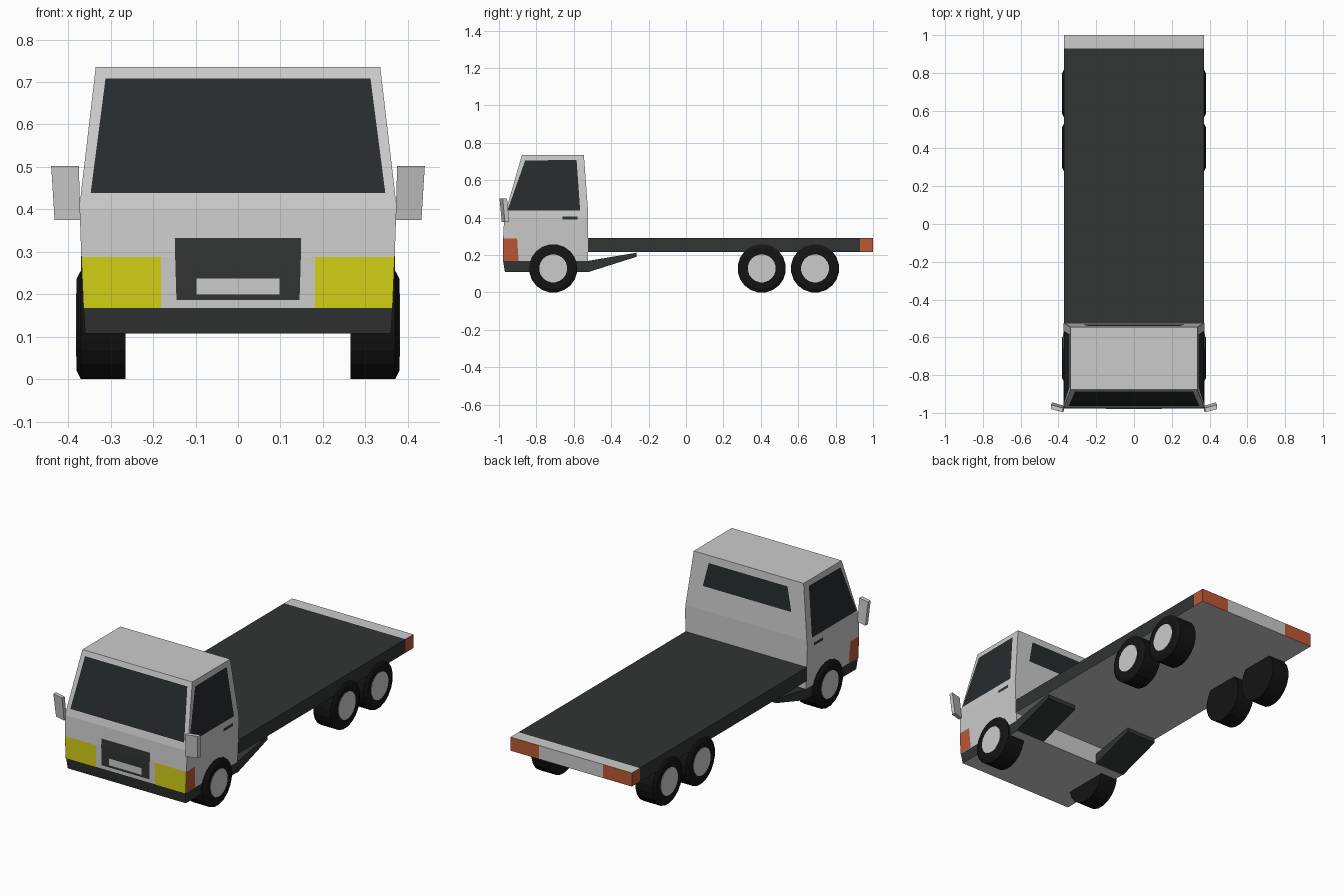
import bpy, bmesh, math
from mathutils import Vector

if "Cube" in bpy.data.objects:
    bpy.data.objects.remove(bpy.data.objects["Cube"])

COLOURS = {"dark": (.032, .035, .035, 1), "glass": (.02, .024, .026, 1),
           "tyre": (.007, .007, .007, 1), "yellow": (.65, .63, .008, 1),
           "orange": (.5, .1, .035, 1), "grey": (.6, .6, .6, 1)}
MATS = {}
for key, c in COLOURS.items():
    MATS[key] = bpy.data.materials.new(key)
    MATS[key].diffuse_color = c


def finish(name, bm, mats, fix=True):
    if fix:
        bmesh.ops.recalc_face_normals(bm, faces=bm.faces)
    me = bpy.data.meshes.new(name)
    bm.to_mesh(me)
    bm.free()
    for m in mats:
        me.materials.append(MATS[m])
    ob = bpy.data.objects.new(name, me)
    bpy.context.collection.objects.link(ob)
    return ob


def loft(name, rings, mats, pick=lambda f: 0, caps=True):
    """Skin a list of closed rings; pick(face) chooses the material slot."""
    bm = bmesh.new()
    vs = [[bm.verts.new(p) for p in r] for r in rings]
    n = len(rings[0])
    for a, b in zip(vs, vs[1:]):
        for i in range(n):
            j = (i + 1) % n
            bm.faces.new((a[i], a[j], b[j], b[i]))
    if caps:
        bm.faces.new(vs[0])
        bm.faces.new(vs[-1])
    bmesh.ops.recalc_face_normals(bm, faces=bm.faces)
    for f in bm.faces:
        f.material_index = pick(f)
    return finish(name, bm, mats)


def box(name, x, y, z, mats, pick=lambda f: 0):
    rings = [[(x[0], y[0], h), (x[1], y[0], h), (x[1], y[1], h), (x[0], y[1], h)] for h in z]
    return loft(name, rings, mats, pick)


# Cab: levels of height, half width, front y, back y
LEVELS = [(.108, .36, -.968, -.524), (.168, .364, -.978, -.524), (.288, .369, -.978, -.524),
          (.40, .373, -.972, -.524), (.437, .37, -.963, -.524), (.735, .335, -.877, -.546)]


def at(z):
    for a, b in zip(LEVELS, LEVELS[1:]):
        if z <= b[0] + 1e-6:
            t = (z - a[0]) / (b[0] - a[0])
            return [p + (q - p) * t for p, q in zip(a[1:], b[1:])]


def cab_pick(f):
    c, n = f.calc_center_median(), f.normal
    return 1 if c.z < .168 and abs(n.z) < .5 and n.y < .5 else 0


loft("cab", [[(-w, f, z), (w, f, z), (w, b, z), (-w, b, z)] for z, w, f, b in LEVELS],
     ["grey", "dark"], cab_pick)


# Flush panels on the cab, given as 2D outlines projected on one side
def panel(name, side, outlines, mat, lift=.002):
    out = {"front": Vector((0, -1, 0)), "back": Vector((0, 1, 0)),
           "right": Vector((1, 0, 0)), "left": Vector((-1, 0, 0))}[side]
    bm = bmesh.new()
    for outline in outlines:
        pts = []
        for u, z in outline:
            w, f, b = at(z)
            p = {"front": (u, f, z), "back": (u, b, z), "right": (w, u, z), "left": (-w, u, z)}[side]
            pts.append(bm.verts.new(Vector(p) + out * lift))
        face = bm.faces.new(pts)
        face.normal_update()
        if face.normal.dot(out) < 0:
            face.normal_flip()
    return finish(name, bm, [mat], False)


def trapezoid(w0, z0, w1, z1):
    return [(-w0, z0), (w0, z0), (w1, z1), (-w1, z1)]


panel("windscreen", "front", [trapezoid(.347, .438, .312, .708)], "glass")
panel("rear_window", "back", [trapezoid(.27, .565, .24, .695)], "glass")
panel("grille", "front", [trapezoid(.145, .187, .148, .288), trapezoid(.148, .288, .149, .333)], "dark")
panel("number_plate", "front", [trapezoid(.098, .2, .098, .237)], "grey", .004)
for s, side in ((1, "right"), (-1, "left")):
    panel(side + "_headlight", "front",
          [[(s * .181, .168), (s * .364, .168), (s * .369, .288), (s * .181, .288)]], "yellow")
    panel(side + "_indicator", side,
          [[(-.978, .168), (-.895, .168), (-.903, .288), (-.978, .288)]], "orange")
    panel(side + "_window", side,
          [[(-.955, .438), (-.566, .438), (-.585, .708), (-.86, .705)]], "glass")
    panel(side + "_door_handle", side,
          [[(-.66, .39), (-.58, .39), (-.58, .40), (-.66, .40)],
           [(-.66, .40), (-.58, .40), (-.58, .406), (-.66, .406)]], "dark")

    # Door mirror, leaning slightly forward
    rings = []
    for z, xi, xo, dy in ((.375, .371, .432, .012), (.502, .375, .44, 0)):
        rings.append([(s * xi, -.997 + dy, z), (s * xo, -.98 + dy, z),
                      (s * xo, -.957 + dy, z), (s * xi, -.974 + dy, z)])
    loft(side + "_mirror", rings, ["grey"])

    # Tapered skirt under the front of the bed
    prof = [(-.524, .108), (-.265, .19), (-.265, .212), (-.524, .168)]
    loft(side + "_skirt", [[(s * x, y, z) for y, z in prof] for x in (.18, .364)], ["dark"])

    # Rear corner lamp
    box(side + "_tail_lamp", sorted((s * .195, s * .37)), (.93, 1), (.215, .29),
        ["orange", "grey"], lambda f: 1 if abs(f.normal.z) > .5 else 0)

    # Wheels: bevelled tyre and flat hub
    for label, y in (("front", -.71), ("middle", .405), ("rear", .69)):
        def ring(x, r, n=20):
            return [(s * x, y + r * math.sin(math.tau * (i + .5) / n),
                     .128 + r * math.cos(math.tau * (i + .5) / n)) for i in range(n)]
        loft(f"{side}_{label}_tyre",
             [ring(.265, .1295), ring(.37, .1295), ring(.38, .11), ring(.38, .074)], ["tyre"])
        loft(f"{side}_{label}_hub", [ring(.36, .075), ring(.382, .075)], ["grey"])

# Flat bed and rear rail
box("bed", (-.37, .37), (-.524, .93), (.215, .29), ["dark", "grey"],
    lambda f: 1 if f.normal.z < -.5 else 0)
box("rear_rail", (-.195, .195), (.93, 1), (.215, .29), ["grey"])

for m in bpy.data.materials:
    if m.users and not m.is_grease_pencil:
        m.use_nodes = True
        m.node_tree.nodes["Principled BSDF"].inputs["Base Color"].default_value = m.diffuse_color
